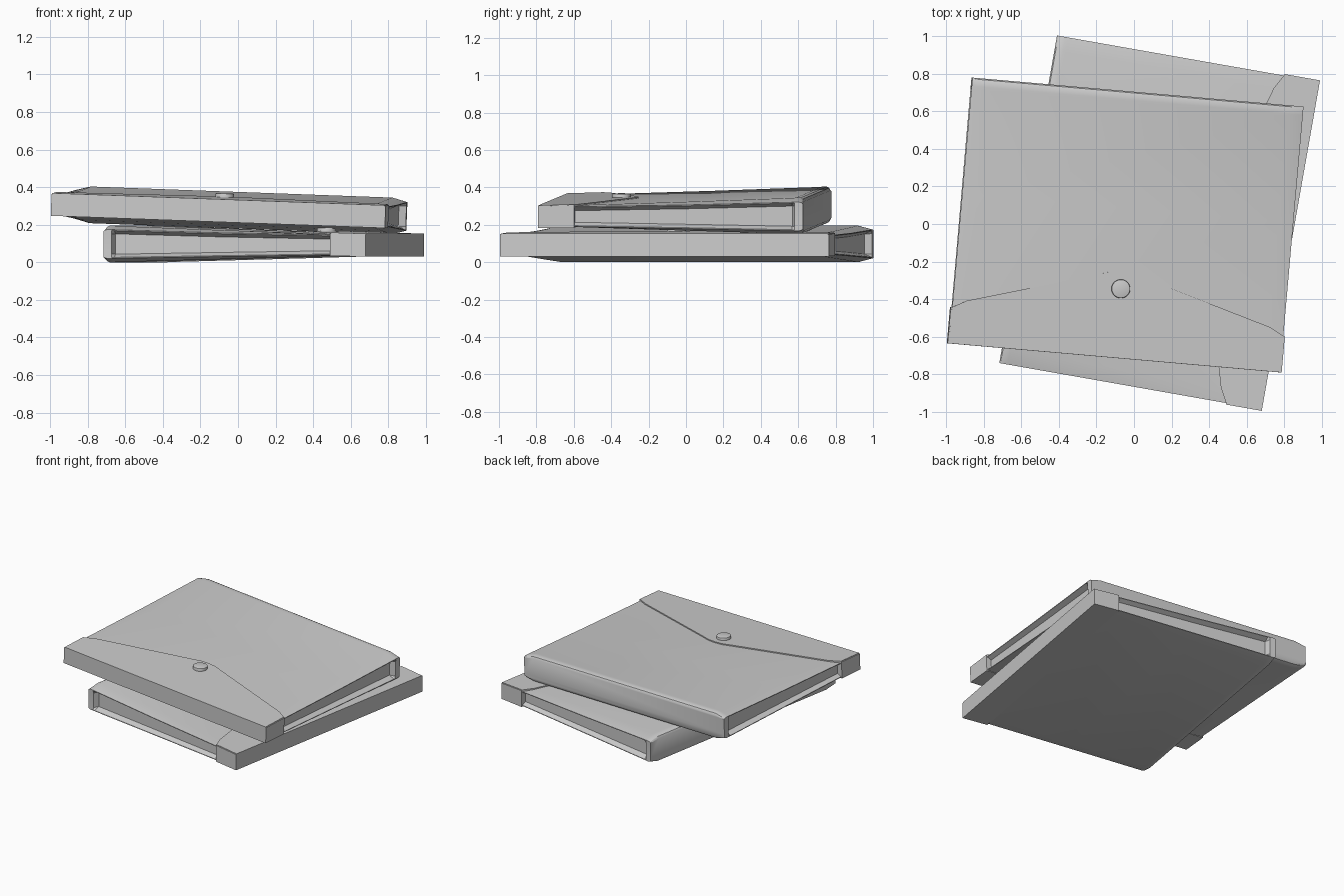
import bpy, bmesh, math
from mathutils import Matrix

if "Cube" in bpy.data.objects:
    bpy.data.objects.remove(bpy.data.objects["Cube"])

W = 0.885            # half width of the pocket
FW = 0.893           # half width of the flap
SLOPE = 0.033        # the pocket thickens towards its back


def finish(bm, name, mat, angle=30):
    bmesh.ops.recalc_face_normals(bm, faces=bm.faces)
    me = bpy.data.meshes.new(name)
    bm.to_mesh(me)
    bm.free()
    ob = bpy.data.objects.new(name, me)
    bpy.context.collection.objects.link(ob)
    ob.matrix_world = mat
    bpy.ops.object.select_all(action='DESELECT')
    bpy.context.view_layer.objects.active = ob
    ob.select_set(True)
    bpy.ops.object.shade_smooth_by_angle(angle=math.radians(angle))
    return ob


def section(y, top, bot, drop, inset):
    """Closed cross-section: flat panels, drooping edges, recessed gussets."""
    et, eb = top - drop, bot + drop
    half = [(W - 0.08, top), (W, et), (W, et - 0.005), (W - inset, et - 0.022),
            (W - inset, eb + 0.022), (W, eb + 0.005), (W, eb), (W - 0.08, bot)]
    pts = half + [(-x, z) for x, z in reversed(half)]
    return [(x, y, z) for x, z in pts]


def prism(bm, outline, top, bot):
    """Solid from an xy outline, with z given by functions of y."""
    up = [bm.verts.new((x, y, top(y))) for x, y in outline]
    lo = [bm.verts.new((x, y, bot(y))) for x, y in outline]
    bm.faces.new(up)
    bm.faces.new(lo[::-1])
    n = len(outline)
    for i in range(n):
        j = (i + 1) % n
        bm.faces.new((up[i], lo[i], lo[j], up[j]))


def folder(prefix, mat):
    # pocket: loft along y, closed by a rounded back wall
    bm = bmesh.new()
    specs = [(0.01, 0.047, -0.058, 0.002, 0.03),
             (0.19, 0.053, -0.063, 0.005, 0.03),
             (0.80, 0.074, -0.081, 0.014, 0.035),
             (1.36, 0.096, -0.096, 0.020, 0.04),
             (1.375, 0.0975, -0.0975, 0.021, 0.001),
             (1.40, 0.0975, -0.0975, 0.021, 0.001),
             (1.413, 0.091, -0.091, 0.018, 0.001),
             (1.42, 0.078, -0.078, 0.010, 0.001)]
    rings = [[bm.verts.new(p) for p in section(*s)] for s in specs]
    for a, b in zip(rings, rings[1:]):
        n = len(a)
        for i in range(n):
            j = (i + 1) % n
            bm.faces.new((a[i], a[j], b[j], b[i]))
    bm.faces.new(rings[0])
    bm.faces.new(rings[-1][::-1])
    finish(bm, prefix + "_pocket", mat)

    # flap: thin pointed plate plus the sleeve around the front edge
    def plate_top(y):
        return 0.055 + SLOPE * y

    bm = bmesh.new()
    right = [(FW - 0.006, 0.0), (FW - 0.006, 0.193), (0.81, 0.235), (0.133, 0.433), (0.06, 0.456)]
    outline = right + [(0, 0.46)] + [(-x, y) for x, y in reversed(right)]
    prism(bm, outline, plate_top, lambda y: plate_top(y) - 0.012)
    finish(bm, prefix + "_flap", mat)

    bm = bmesh.new()
    prism(bm, [(-FW, 0), (FW, 0), (FW, 0.193), (-FW, 0.193)],
          lambda y: plate_top(y) - 0.004, lambda y: -0.066 + 0.01 * y)
    finish(bm, prefix + "_flap_sleeve", mat)

    # snap button
    bm = bmesh.new()
    bmesh.ops.create_cone(bm, cap_ends=True, segments=32, radius1=0.05,
                          radius2=0.05, depth=0.024)
    rim = [e for e in bm.edges if all(v.co.z > 0 for v in e.verts)]
    bmesh.ops.bevel(bm, geom=rim, offset=0.006, segments=2, affect='EDGES', profile=0.5)
    seat = Matrix.Translation((0, 0.369, plate_top(0.369) + 0.008))
    finish(bm, prefix + "_button", mat @ seat)


# lower folder opens to the right; upper one leans on its sloping top
folder("lower_folder", Matrix.Translation((0.835, -0.115, 0.0975))
       @ Matrix.Rotation(math.radians(80), 4, 'Z'))
folder("upper_folder", Matrix.Translation((-0.105, -0.7125, 0.281))
       @ Matrix.Rotation(math.radians(2.1), 4, 'Y')
       @ Matrix.Rotation(math.radians(-5), 4, 'Z'))
